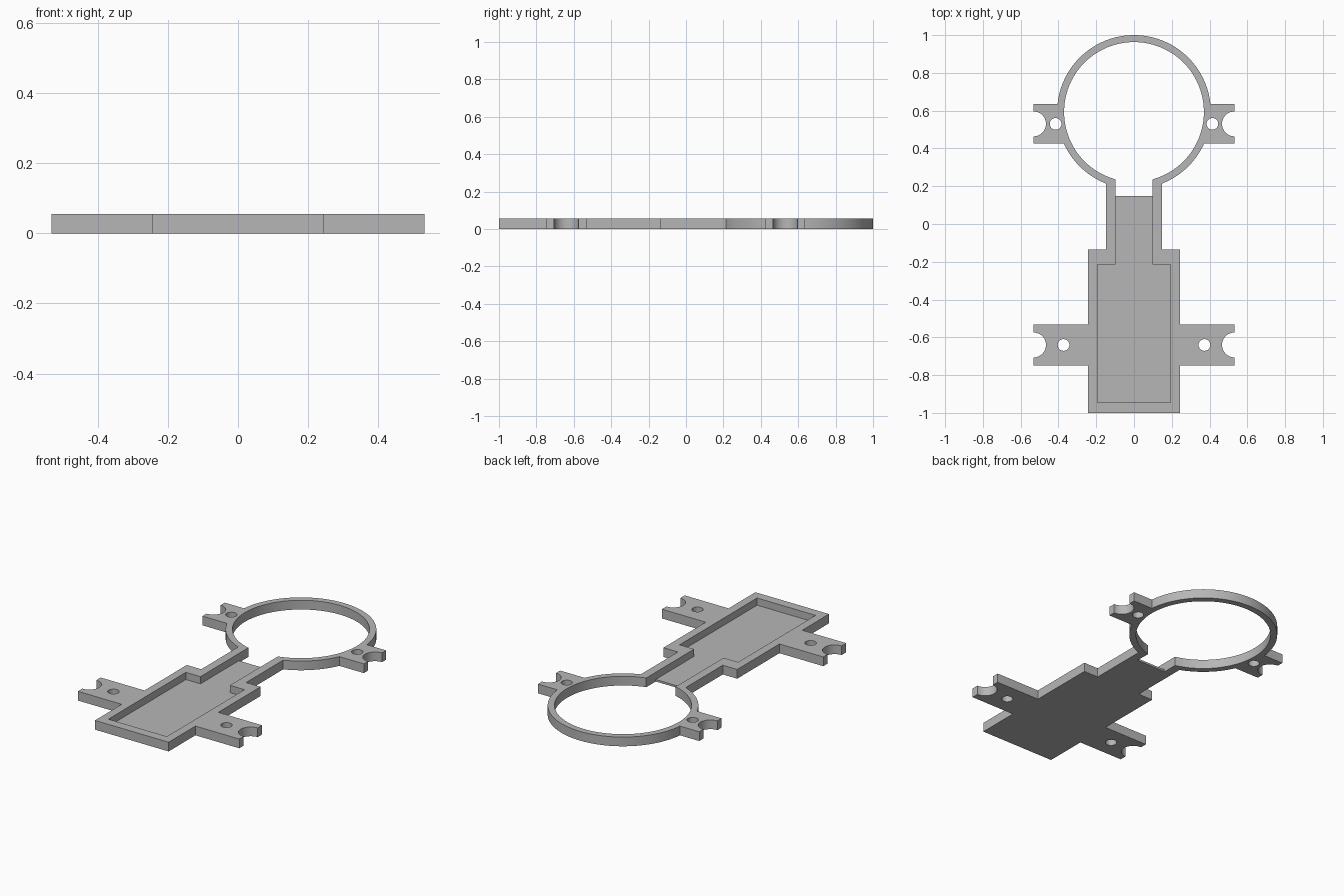
import bpy
import bmesh
from math import sin, cos, asin, acos, pi

cube = bpy.data.objects.get("Cube")
if cube:
    bpy.data.objects.remove(cube, do_unlink=True)

HEIGHT, FLOOR = 0.055, 0.012
RING_Y, R_OUT, R_IN = 0.593, 0.407, 0.37
NECK_OUT, NECK_IN = 0.148, 0.097
BODY, POCKET, TAB = 0.243, 0.193, 0.532
NECK_END, POCKET_END, FLOOR_END = -0.135, -0.215, 0.147

grey = bpy.data.materials.new("plain grey")
grey.use_nodes = True
colour = (0.47, 0.47, 0.47, 1)
grey.diffuse_color = colour
grey.node_tree.nodes["Principled BSDF"].inputs["Base Color"].default_value = colour


def arc(cx, cy, r, a0, a1, n):
    return [(cx + r * cos(a0 + (a1 - a0) * i / n),
             cy + r * sin(a0 + (a1 - a0) * i / n)) for i in range(n + 1)]


def mirrored(half):
    """Close a right-hand outline with its reflection in x."""
    return half + [(-x, y) for x, y in reversed(half) if x > 1e-5]


def tab(top, bottom):
    """Side tab end with a round notch."""
    mid = (top + bottom) / 2
    return [(TAB, top)] + arc(TAB, mid, 0.066, pi / 2, 3 * pi / 2, 20) + [(TAB, bottom)]


def plate(name, loops, height):
    """Extrude closed outlines (inner loops become holes) up from the ground."""
    curve = bpy.data.curves.new(name, "CURVE")
    curve.dimensions = "2D"
    curve.fill_mode = "BOTH"
    curve.extrude = height / 2
    for loop in loops:
        spline = curve.splines.new("POLY")
        spline.points.add(len(loop) - 1)
        for point, (x, y) in zip(spline.points, loop):
            point.co = (x, y, 0, 1)
        spline.use_cyclic_u = True
    obj = bpy.data.objects.new(name, curve)
    bpy.context.collection.objects.link(obj)
    bpy.ops.object.select_all(action="DESELECT")
    obj.select_set(True)
    bpy.context.view_layer.objects.active = obj
    bpy.ops.object.convert(target="MESH")
    obj = bpy.context.object
    obj.name = name
    bm = bmesh.new()
    bm.from_mesh(obj.data)
    bmesh.ops.remove_doubles(bm, verts=bm.verts, dist=1e-5)
    bmesh.ops.translate(bm, verts=bm.verts, vec=(0, 0, height / 2))
    bmesh.ops.recalc_face_normals(bm, faces=bm.faces)
    bm.to_mesh(obj.data)
    bm.free()
    obj.data.materials.clear()
    obj.data.materials.append(grey)
    bpy.ops.object.shade_smooth_by_angle()
    return obj


# Outer outline: ring, upper tabs, neck, body and lower tabs
upper, lower = (0.635, 0.425), (-0.533, -0.748)
outer = arc(0, RING_Y, R_OUT, pi / 2, asin((upper[0] - RING_Y) / R_OUT), 32)
outer += tab(*upper)
outer += arc(0, RING_Y, R_OUT, asin((upper[1] - RING_Y) / R_OUT), -acos(NECK_OUT / R_OUT), 18)
outer += [(NECK_OUT, NECK_END), (BODY, NECK_END), (BODY, lower[0])]
outer += tab(*lower) + [(BODY, lower[1]), (BODY, -1)]

# Inner outline: ring opening, neck channel and pocket
pocket = [(NECK_IN, POCKET_END), (POCKET, POCKET_END), (POCKET, -0.945)]
inner = arc(0, RING_Y, R_IN, pi / 2, -acos(NECK_IN / R_IN), 60) + pocket

# Screw holes through the four tabs
holes = [arc(side * x, sum(ys) / 2, 0.031, 0, 2 * pi, 28)[:-1]
         for x, ys in ((0.415, upper), (0.373, lower)) for side in (-1, 1)]

plate("frame_wall", [mirrored(outer), mirrored(inner)] + holes, HEIGHT)
plate("pocket_floor", [mirrored([(NECK_IN, FLOOR_END)] + pocket)], FLOOR)
